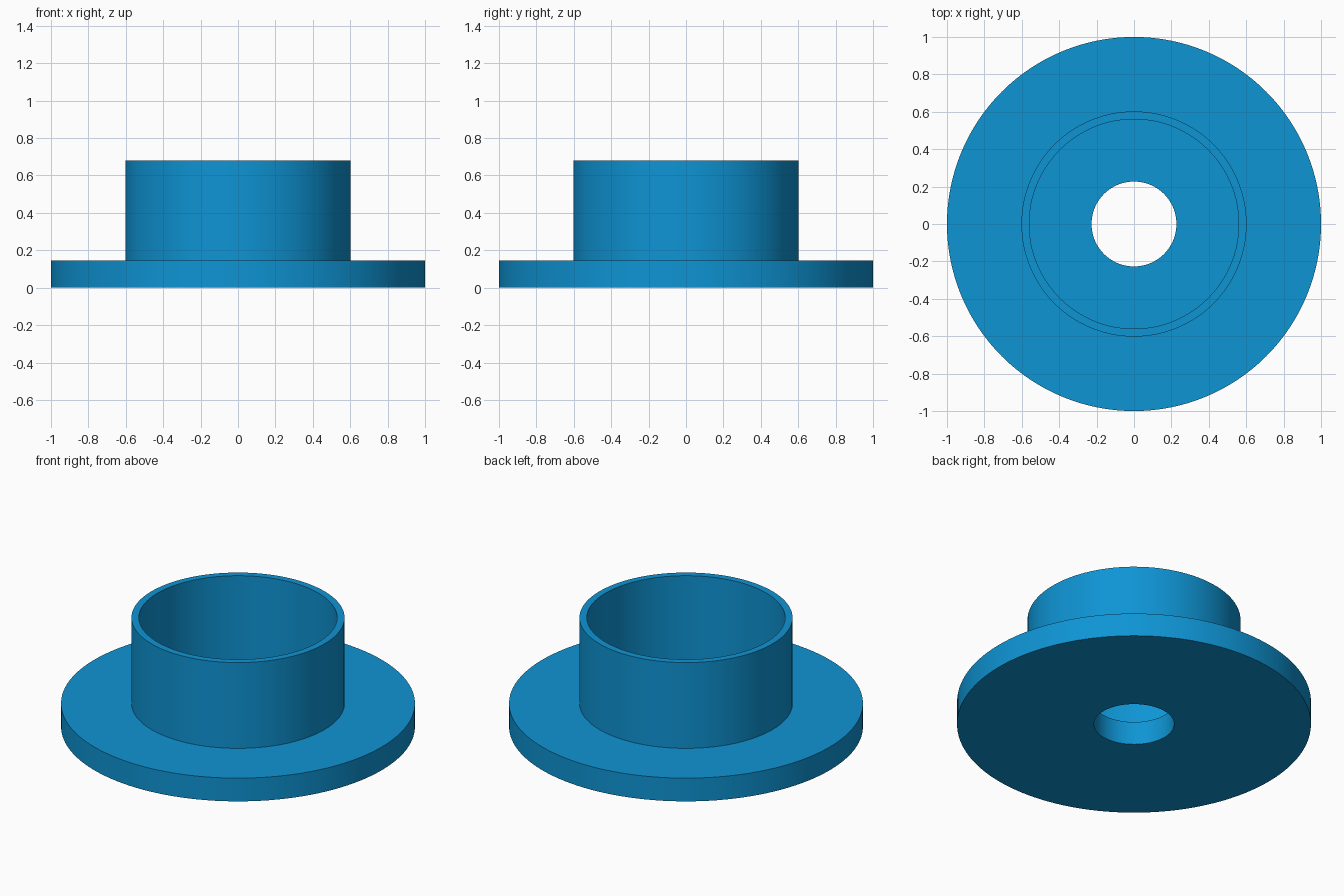
import bpy, bmesh, math

if "Cube" in bpy.data.objects:
    bpy.data.objects.remove(bpy.data.objects["Cube"])

SEGMENTS = 128
FLANGE_TOP, RIM_TOP = 0.145, 0.68
BORE_R, INNER_R, OUTER_R, FLANGE_R = 0.227, 0.56, 0.602, 1.0

blue = bpy.data.materials.new("blue")
blue.diffuse_color = (0.0045, 0.297, 0.658, 1)
blue.use_nodes = True
blue.node_tree.nodes["Principled BSDF"].inputs["Base Color"].default_value = blue.diffuse_color


def lathe(name, profile):
    """Revolve a closed (radius, height) profile around the z axis."""
    bm = bmesh.new()
    rings = []
    for i in range(SEGMENTS):
        a = 2 * math.pi * i / SEGMENTS
        rings.append([bm.verts.new((r * math.cos(a), r * math.sin(a), z)) for r, z in profile])
    n = len(profile)
    for i in range(SEGMENTS):
        a, b = rings[i], rings[(i + 1) % SEGMENTS]
        for j in range(n):
            k = (j + 1) % n
            bm.faces.new((a[j], b[j], b[k], a[k]))
    bmesh.ops.recalc_face_normals(bm, faces=bm.faces)
    mesh = bpy.data.meshes.new(name)
    bm.to_mesh(mesh)
    bm.free()
    mesh.materials.append(blue)
    obj = bpy.data.objects.new(name, mesh)
    bpy.context.collection.objects.link(obj)
    bpy.context.view_layer.objects.active = obj
    obj.select_set(True)
    bpy.ops.object.shade_smooth_by_angle(angle=math.radians(30))
    return obj


# One-piece bushing: bored flange with a thin-walled collar
lathe("flanged_collar", [
    (BORE_R, 0), (FLANGE_R, 0), (FLANGE_R, FLANGE_TOP),   # flange disc
    (OUTER_R, FLANGE_TOP), (OUTER_R, RIM_TOP),            # collar outside
    (INNER_R, RIM_TOP), (INNER_R, FLANGE_TOP),            # rim and collar inside
    (BORE_R, FLANGE_TOP),                                 # inner floor
])
